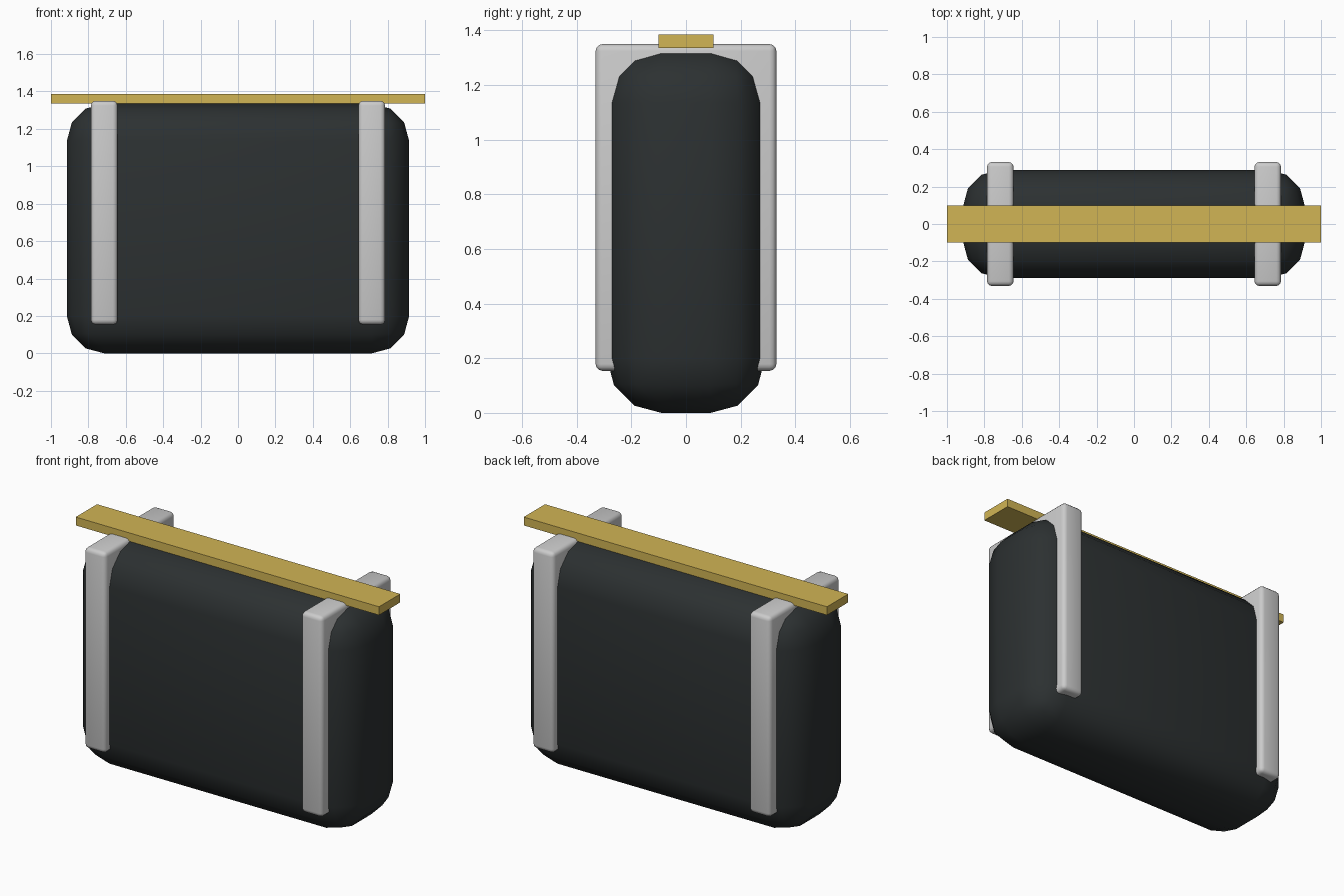
import bpy
from math import radians

if "Cube" in bpy.data.objects:
    bpy.data.objects.remove(bpy.data.objects["Cube"])


def material(name, rgb):
    mat = bpy.data.materials.new(name)
    mat.diffuse_color = (*rgb, 1)
    mat.use_nodes = True
    mat.node_tree.nodes["Principled BSDF"].inputs["Base Color"].default_value = mat.diffuse_color
    return mat


def box(name, lo, hi, mat=None, bevel=0, segments=3):
    """Box between two corners, with optional rounded smooth edges."""
    center = [(a + b) / 2 for a, b in zip(lo, hi)]
    bpy.ops.mesh.primitive_cube_add(size=1, location=center)
    ob = bpy.context.object
    ob.name = name
    ob.scale = [b - a for a, b in zip(lo, hi)]
    bpy.ops.object.transform_apply(location=False, rotation=False, scale=True)
    if mat:
        ob.data.materials.append(mat)
    if bevel:
        mod = ob.modifiers.new("round_edges", 'BEVEL')
        mod.width = bevel
        mod.segments = segments
        bpy.ops.object.modifier_apply(modifier=mod.name)
        bpy.ops.object.shade_smooth_by_angle(angle=radians(40))
    return ob


dark = material("dark_shell", (0.025, 0.03, 0.031))
gold = material("yellow_bar", (0.64, 0.46, 0.09))

# Rounded main body
box("body", (-0.915, -0.29, 0), (0.915, 0.29, 1.335), dark, 0.2)

# Bands wrapping over the top and down both faces
for side, x in (("left", -0.715), ("right", 0.715)):
    box(side + "_band", (x - 0.071, -0.331, 0.154), (x + 0.071, 0.331, 1.35),
        bevel=0.025)

# Flat bar lying across the top
box("top_bar", (-1, -0.1, 1.336), (1, 0.1, 1.386), gold)
